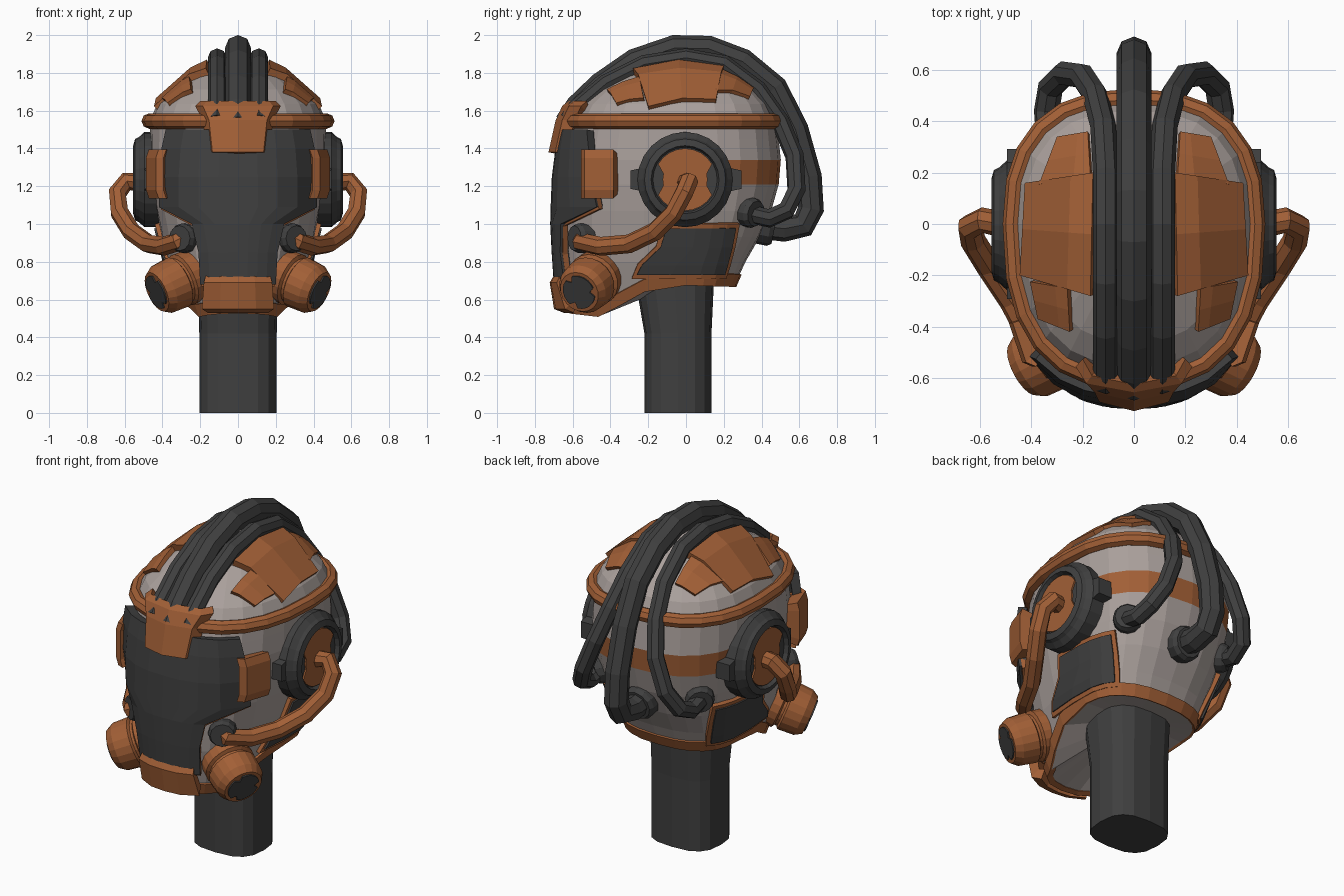
import bpy, bmesh, math
from mathutils import Vector

if "Cube" in bpy.data.objects:
    bpy.data.objects.remove(bpy.data.objects["Cube"])


def material(name, rgb):
    m = bpy.data.materials.new(name)
    m.diffuse_color = (*rgb, 1)
    m.use_nodes = True
    m.node_tree.nodes["Principled BSDF"].inputs["Base Color"].default_value = m.diffuse_color
    return m


ORANGE = material("rust_orange", (0.36, 0.115, 0.037))
DARK = material("charcoal", (0.05, 0.05, 0.05))
GREY = material("warm_grey", (0.40, 0.35, 0.33))
P = 0.8                                   # superellipse exponent of the head
BASE, DOME, K = 1.55, 0.32, 1.58          # dome start, height and roundness
# Head sections: height, front depth, back depth, half width
SECTIONS = [(0.50, 0.60, 0.25, 0.26), (0.67, 0.64, 0.255, 0.33), (0.80, 0.65, 0.315, 0.375),
            (1.00, 0.66, 0.43, 0.425), (1.20, 0.655, 0.49, 0.46), (1.34, 0.645, 0.502, 0.47),
            (1.55, 0.60, 0.48, 0.465)]
RIM = [(-0.7, 0.54), (-0.62, 0.53), (-0.45, 0.51), (-0.25, 0.64), (0, 0.68), (0.3, 0.67)]


def lerp_table(table, v):
    v = min(max(v, table[0][0]), table[-1][0])
    for a, b in zip(table, table[1:]):
        if v <= b[0]:
            f = (v - a[0]) / (b[0] - a[0])
            return [p + (q - p) * f for p, q in zip(a[1:], b[1:])]


def section(z):
    s = lerp_table(SECTIONS, z)
    if z > BASE:
        q = min((z - BASE) / DOME, 1)
        s = [v * (1 - q ** K) ** (1 / K) for v in s]
    return s


def spow(v, p=P):
    return math.copysign(abs(v) ** p, v) if abs(v) > 1e-9 else 0.0


def surf(t, z, off=0.0):
    """Point on the head: t runs from the front round the right side to the back."""
    f, b, w = section(z)
    c = math.cos(t)
    return Vector(((w + off) * spow(math.sin(t)), -((f if c > 0 else b) + off) * spow(c), z))


def t_of_x(x, z):
    return math.copysign(math.asin(min(1, abs(x) / section(z)[2]) ** (1 / P)), x)


def t_of_y(y, z):
    f, b, _ = section(z)
    c = min(1, abs(y) / (f if y < 0 else b)) ** (1 / P)
    return math.acos(c if y < 0 else -c)


def rim_z(t):
    return lerp_table(RIM, surf(t, 0.62).y)[0]


def dome_z(x, y):
    f, b, w = SECTIONS[-1][1:]
    r = (abs(x / w) ** 2.5 + abs(y / (f if y < 0 else b)) ** 2.5) ** 0.4
    return BASE + DOME * max(0, 1 - r ** K) ** (1 / K)


def finish(bm, name, mats, mirror=False, thick=0, recalc=False):
    bmesh.ops.remove_doubles(bm, verts=bm.verts, dist=1e-5)
    if recalc:
        bmesh.ops.recalc_face_normals(bm, faces=bm.faces)
    me = bpy.data.meshes.new(name)
    bm.to_mesh(me)
    bm.free()
    for m in mats:
        me.materials.append(m)
    ob = bpy.data.objects.new(name, me)
    bpy.context.collection.objects.link(ob)
    if thick:
        mod = ob.modifiers.new("thickness", 'SOLIDIFY')
        mod.thickness, mod.offset = thick, -1
    if mirror:
        ob.modifiers.new("mirror", 'MIRROR').use_mirror_merge = False
    return ob


def grid_bm(rows):
    bm = bmesh.new()
    for a, b in zip(rows, rows[1:]):
        for j in range(len(a) - 1):
            pts = [Vector(p) for p in (a[j], a[j + 1], b[j + 1], b[j])]
            pts = [p for i, p in enumerate(pts) if (p - pts[i - 1]).length > 1e-6]
            if len(pts) > 2:
                bm.faces.new([bm.verts.new(p) for p in pts])
    return bm


def grid(name, rows, mat, thick=0.05, mirror=False):
    return finish(grid_bm(rows), name, [mat], mirror, thick)


def steps(a, b, n):
    return [a + (b - a) * i / n for i in range(n + 1)]


def front_patch(name, rows, mat, n=8, thick=0.05):
    """Panel over the face; rows are height, half width, offset."""
    grid(name, [[surf(t, z, o) for t in (t_of_x(x, z) for x in steps(-h, h, n))]
                for z, h, o in rows], mat, thick)


def side_patch(name, rows, mat, off, thick, n=4):
    """Panel on both sides; rows are height, front y, back y."""
    grid(name, [[surf(t, z, off) for t in steps(t_of_y(a, z), t_of_y(b, z), n)]
                for z, a, b in rows], mat, thick, True)


def lathe(name, profile, centre, axis, mat, mirror=False, n=20, shape=lambda a: 1):
    q = Vector(axis).to_track_quat('Z', 'Y')
    ring = [math.tau * (i % n) / n for i in range(n + 1)]
    rows = [[Vector(centre) + q @ Vector((r * shape(a) * math.cos(a), r * shape(a) * math.sin(a), d))
             for a in ring] for r, d in profile]
    return finish(grid_bm(rows), name, [mat], mirror, recalc=True)


def tube(name, pts, radius, mat, mirror=False, cyclic=False):
    cu = bpy.data.curves.new(name, 'CURVE')
    cu.dimensions, cu.bevel_depth, cu.bevel_resolution, cu.use_fill_caps = '3D', radius, 2, True
    sp = cu.splines.new('POLY')
    sp.points.add(len(pts) - 1)
    for p, c in zip(sp.points, pts):
        p.co = (*c, 1)
    sp.use_cyclic_u, sp.use_smooth = cyclic, False
    tmp = bpy.data.objects.new("path", cu)
    bpy.context.collection.objects.link(tmp)
    me = bpy.data.meshes.new_from_object(tmp.evaluated_get(bpy.context.evaluated_depsgraph_get()))
    bm = bmesh.new()
    bm.from_mesh(me)
    bpy.data.objects.remove(tmp)
    for f in bm.faces:
        f.smooth, f.material_index = False, 0
    return finish(bm, name, [mat], mirror)


# Head shell with a painted band round the back and a closed underside
N = 24
angles = [math.tau * (i % N) / N for i in range(N + 1)]
heights = [0.80, 0.93, 1.07, 1.21, 1.34, 1.45, 1.55]
heights += [BASE + DOME * (1 - r ** K) ** (1 / K) for r in (0.92, 0.77, 0.55, 0.3, 0)]
rows = [[Vector((0, 0, 0.70))] * (N + 1), [surf(t, rim_z(t)) for t in angles]]
rows += [[surf(t, z) for t in angles] for z in heights]
bm = grid_bm(rows)
for f in bm.faces:
    c = f.calc_center_median()
    f.material_index = int(1.21 < c.z < 1.34 and c.y > 0.02)
finish(bm, "head_shell", [GREY, ORANGE])

# Jaw rim and headband
grid("jaw_rim", [[surf(t, rim_z(t) + h, 0.011) for t in angles] for h in (-0.005, 0.06)], ORANGE, 0.035)
tube("headband", [surf(t, 1.545, 0.005) for t in angles[:-1]], 0.041, ORANGE, cyclic=True)

# Face visor over a slightly wider trim
visor = [(0.68, 0.17), (0.85, 0.182), (1.0, 0.215), (1.09, 0.37), (1.25, 0.372), (1.40, 0.36), (1.50, 0.34)]
front_patch("visor", [(z, h, 0.059) for z, h in visor], DARK)
front_patch("visor_trim", [(z - 0.012, h, 0.046) for z, h in visor], ORANGE, thick=0.03)
front_patch("chin_plate", [(0.53, 0.14, 0.04), (0.55, 0.146, 0.087), (0.69, 0.146, 0.08),
                           (0.74, 0.148, 0.047)], ORANGE, n=4, thick=0.06)

# Brow plate with swept wings
brow = [(1.38, 0.165, -0.728), (1.55, 0.187, -0.69), (1.625, 0.227, -0.655), (1.65, 0.20, -0.625)]
grid("brow_plate", [[(u * h, y + d, z) for u, d in ((-1, 0.10), (-0.82, 0.035), (0, 0), (0.82, 0.035), (1, 0.10))]
                    for z, h, y in brow], ORANGE, 0.05)

# Temple plates and jaw panels
grid("temple_plate", [[(0.395 - s, -0.555, z), (0.435 - s, -0.538, z), (0.487 - s, -0.385, z)]
                      for z, s in ((1.135, 0.015), (1.18, 0), (1.35, 0), (1.395, 0.015))], ORANGE, 0.08, True)
side_patch("jaw_panel", [(0.73, -0.25, 0.19), (0.78, -0.225, 0.205), (0.875, -0.13, 0.23),
                         (0.975, -0.10, 0.25)], DARK, 0.026, 0.03)
side_patch("jaw_panel_trim", [(0.71, -0.28, 0.20), (0.785, -0.25, 0.225), (0.88, -0.155, 0.25),
                              (1.0, -0.12, 0.274)], ORANGE, 0.018, 0.03)

# Armour plates on the crown: inner front, outer front, outer back, inner back
CROWN = {"crown_plate": ((0.17, -0.28), (0.445, -0.20), (0.425, 0.16), (0.16, 0.20), 0.042),
         "crown_front_plate": ((0.25, -0.42), (0.375, -0.37), (0.405, -0.225), (0.26, -0.25), 0.028),
         "crown_back_plate": ((0.17, 0.19), (0.37, 0.155), (0.30, 0.34), (0.18, 0.36), 0.025)}
for name, (a, b, c, d, lift) in CROWN.items():
    rows = []
    for v in steps(0, 1, 2):
        l, r = Vector(a).lerp(Vector(d), v), Vector(b).lerp(Vector(c), v)
        pts = [l.lerp(r, u) for u in (0, 0.33, 1)]
        pts = [(p.x, p.y, dome_z(*p) + lift) for p in pts]
        rows.append(pts)
    grid(name, rows, ORANGE, 0.055, True)

# Ear pods: dark housing, two tabs, notched inner disc
EAR = (0, -0.005, 1.235)
lathe("ear_housing", [(0, 0.38), (0.252, 0.38), (0.252, 0.495), (0.225, 0.525), (0.215, 0.545), (0.18, 0.555),
                      (0.17, 0.53), (0, 0.53)], EAR, (1, 0, 0), DARK, True, 24)
lathe("ear_disc", [(0, 0.52), (0.165, 0.52), (0.165, 0.539), (0, 0.539)], EAR, (1, 0, 0), ORANGE, True, 24,
      lambda a: 0.72 if abs(math.cos(a)) > 0.93 else 1)
for name, side in (("ear_tab_front", -1), ("ear_tab_back", 1)):
    bm = bmesh.new()
    bmesh.ops.create_cube(bm, size=1)
    for v in bm.verts:
        taper = 0.75 if v.co.y * side > 0 else 1
        v.co = Vector((0.45 + v.co.x * 0.09, side * 0.255 + v.co.y * 0.075, 1.235 + v.co.z * 0.13 * taper))
    finish(bm, name, [DARK], True)

# Breathing hoses from the ears to the cheeks
tube("cheek_hose", [(0.52, 0.0, 1.22), (0.59, 0.015, 1.225), (0.638, -0.01, 1.165), (0.627, -0.065, 1.06),
                    (0.565, -0.165, 0.96), (0.475, -0.30, 0.895), (0.395, -0.45, 0.882), (0.32, -0.555, 0.905),
                    (0.25, -0.54, 0.94)], 0.05, ORANGE, True)
SOCKET = [(0, -0.05), (1, -0.05), (1, 0.012), (0.85, 0.035), (0, 0.035)]


def socket(name, r, centre, axis, mirror=False):
    lathe(name, [(k * r, d) for k, d in SOCKET], centre, axis, DARK, mirror, 12)


socket("cheek_socket", 0.078, (0.29, -0.562, 0.925), (0.55, -0.83, 0), True)

# Filter canisters with notched dark ends
AXIS, END = Vector((0.82, -0.43, -0.38)).normalized(), (0.43, -0.565, 0.64)
lathe("filter_canister", [(0, -0.27), (0.10, -0.27), (0.14, -0.24), (0.145, -0.17), (0.126, -0.16),
                          (0.126, -0.145), (0.142, -0.135), (0.136, -0.04), (0.112, 0), (0, 0)],
      END, AXIS, ORANGE, True)
lathe("filter_end", [(0, -0.01), (0.093, -0.01), (0.093, 0.008), (0, 0.008)], END, AXIS, DARK, True, 24,
      lambda a: 0.7 if math.cos(3 * a) > 0.75 else 1)

# Cables over the crown, plugged into the back of the head
tube("centre_cable", [(0, y, z) for y, z in (
    (-0.63, 1.53), (-0.57, 1.62), (-0.45, 1.735), (-0.27, 1.86), (-0.06, 1.932), (0.12, 1.928), (0.30, 1.86),
    (0.47, 1.72), (0.58, 1.50), (0.65, 1.25), (0.662, 1.08), (0.62, 0.995), (0.52, 0.975), (0.40, 0.99))],
     0.069, DARK)
tube("side_cable", [(0.11, -0.62, 1.55), (0.11, -0.58, 1.61), (0.11, -0.42, 1.745), (0.11, -0.22, 1.845),
                    (0.11, 0, 1.88), (0.11, 0.2, 1.845), (0.12, 0.38, 1.71), (0.15, 0.50, 1.54),
                    (0.20, 0.575, 1.36), (0.27, 0.585, 1.18), (0.325, 0.53, 1.07), (0.34, 0.44, 1.03),
                    (0.33, 0.31, 1.06)], 0.05, DARK, True)
socket("centre_cable_socket", 0.10, (0, 0.435, 0.985), (0, 1, -0.2))
socket("side_cable_socket", 0.08, (0.335, 0.345, 1.06), (0.65, 0.75, -0.15), True)

# Neck post with rounded-square section, flaring toward the front at the top
ring = [math.tau * (i % 16) / 16 for i in range(17)]
neck = [[(0, -0.045, 0)] * 17]
for z, rx, front, back in ((0, 0.205, -0.22, 0.135), (0.42, 0.205, -0.22, 0.135), (0.74, 0.215, -0.275, 0.15)):
    neck.append([(rx * spow(math.cos(a), 0.7),
                  (front + back) / 2 + (back - front) / 2 * spow(math.sin(a), 0.7), z) for a in ring])
neck.append([(0, -0.045, 0.74)] * 17)
finish(grid_bm(neck), "neck_post", [DARK], recalc=True)
